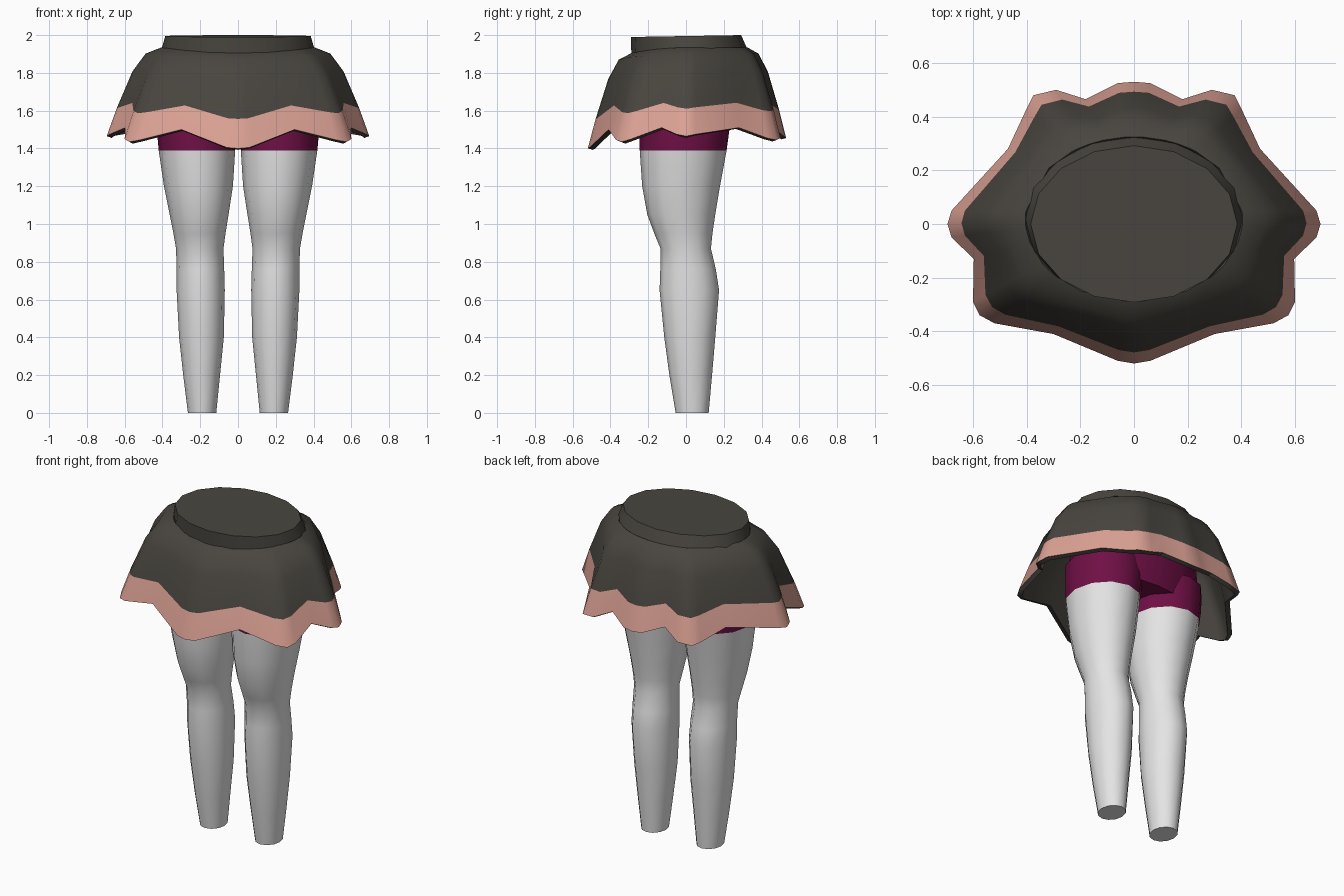
import bpy, bmesh, math

if "Cube" in bpy.data.objects:
    bpy.data.objects.remove(bpy.data.objects["Cube"])


def material(name, rgb):
    m = bpy.data.materials.new(name)
    m.diffuse_color = (*rgb, 1)
    m.use_nodes = True
    m.node_tree.nodes["Principled BSDF"].inputs["Base Color"].default_value = m.diffuse_color
    return m


DARK = material("charcoal cloth", (0.066, 0.060, 0.050))
PINK = material("pink trim", (0.72, 0.36, 0.30))
PLUM = material("plum shorts", (0.16, 0.005, 0.06))
WHITE = material("white stocking", (0.78, 0.78, 0.78))


def loft(name, rings, mats, caps=(True, True), band=None, thickness=0, angle=35):
    """Skin rings listed from bottom to top; the `band` row uses the second material."""
    bm = bmesh.new()
    rows = [[bm.verts.new(p) for p in ring] for ring in rings]
    n = len(rows[0])
    for r in range(len(rows) - 1):
        for i in range(n):
            j = (i + 1) % n
            f = bm.faces.new((rows[r][i], rows[r][j], rows[r + 1][j], rows[r + 1][i]))
            f.material_index = 1 if r == band else 0
    if caps[0]:
        bm.faces.new(rows[0][::-1])
    if caps[1]:
        bm.faces.new(rows[-1])
    me = bpy.data.meshes.new(name)
    bm.to_mesh(me)
    bm.free()
    for m in mats:
        me.materials.append(m)
    ob = bpy.data.objects.new(name, me)
    bpy.context.collection.objects.link(ob)
    bpy.ops.object.select_all(action='DESELECT')
    ob.select_set(True)
    bpy.context.view_layer.objects.active = ob
    if thickness:
        sol = ob.modifiers.new("cloth", 'SOLIDIFY')
        sol.thickness = thickness
        sol.offset = -1
        sol.material_offset = -1
        sol.material_offset_rim = -1
        bpy.ops.object.modifier_apply(modifier=sol.name)
    bpy.ops.object.shade_smooth_by_angle(angle=math.radians(angle))
    return ob


def oval(x0, x1, y0, y1, z, n=12):
    return [((x0 + x1) / 2 + (x1 - x0) / 2 * math.cos(a),
             (y0 + y1) / 2 + (y1 - y0) / 2 * math.sin(a), z)
            for a in (math.tau * i / n for i in range(n))]


# Pleated skirt: right half of the wavy hem, front to back, then mirrored
half = [(0, -.52, 1.40), (.06, -.51, 1.405), (.30, -.41, 1.50), (.52, -.37, 1.445),
        (.575, -.34, 1.435), (.60, -.29, 1.45), (.597, -.13, 1.51), (.68, -.05, 1.475),
        (.695, 0, 1.465), (.68, .05, 1.475), (.47, .28, 1.51), (.40, .43, 1.455),
        (.375, .48, 1.445), (.29, .50, 1.455), (.18, .465, 1.505), (.06, .525, 1.46),
        (0, .53, 1.455)]
hem = half + [(-x, y, z) for x, y, z in half[-2:0:-1]]


def waist(a):
    s = math.sin(a)
    return (.405 * math.cos(a), .018 + .307 * s, 1.935 - .03 * max(0, -s) ** 2)


def skirt_ring(out, drop):
    ring = []
    for x, y, z in hem:
        wx, wy, wz = waist(math.atan2(y / .52, x / .69))
        ring.append((wx + (x - wx) * out, wy + (y - wy) * out, wz + (z - wz) * drop))
    return ring


steps = [(1, 1), (.82, .69), (.53, .27), (.29, .07), (0, 0)]
loft("skirt", [skirt_ring(*s) for s in steps], [DARK, PINK], (False, False),
     band=0, thickness=.028, angle=50)

# Waistband with a closed, slightly tilted top
angles = [math.tau * i / 16 for i in range(16)]
low = [waist(a) for a in angles]
top = [(.385 * math.cos(a), .292 * math.sin(a), 1.995 + .005 * math.sin(a)) for a in angles]
loft("waistband", [[(x, y, z - .01) for x, y, z in low], top], [DARK])

# Legs: z, inner x, outer x, front y, back y
sections = [(0, .115, .265, -.055, .12), (.2, .095, .29, -.088, .138),
            (.4, .075, .312, -.115, .155), (.65, .07, .325, -.14, .175),
            (.76, .073, .325, -.136, .158), (.87, .077, .328, -.135, .132),
            (.95, .066, .342, -.168, .14), (1.05, .05, .362, -.205, .155),
            (1.2, .027, .392, -.232, .18), (1.39, .015, .42, -.245, .215)]
cuffs = [(1.39, .015, .42, -.245, .215), (1.5, .002, .43, -.245, .23),
         (1.6, .002, .43, -.24, .23)]


def limb(name, table, side, mat):
    rings = [oval(*sorted((side * a, side * b)), c, d, z) for z, a, b, c, d in table]
    loft(name, rings, [mat], angle=45)


for word, side in (("right", 1), ("left", -1)):
    limb(word + "_leg", sections, side, WHITE)
    limb(word + "_shorts_leg", cuffs, side, PLUM)

# Hips under the skirt
loft("shorts_hips", [oval(-.41, .41, -.22, .21, 1.47, 16), oval(-.43, .43, -.245, .24, 1.6, 16),
                     oval(-.41, .41, -.25, .25, 1.75, 16), oval(-.36, .36, -.24, .25, 1.89, 16)],
     [PLUM])
